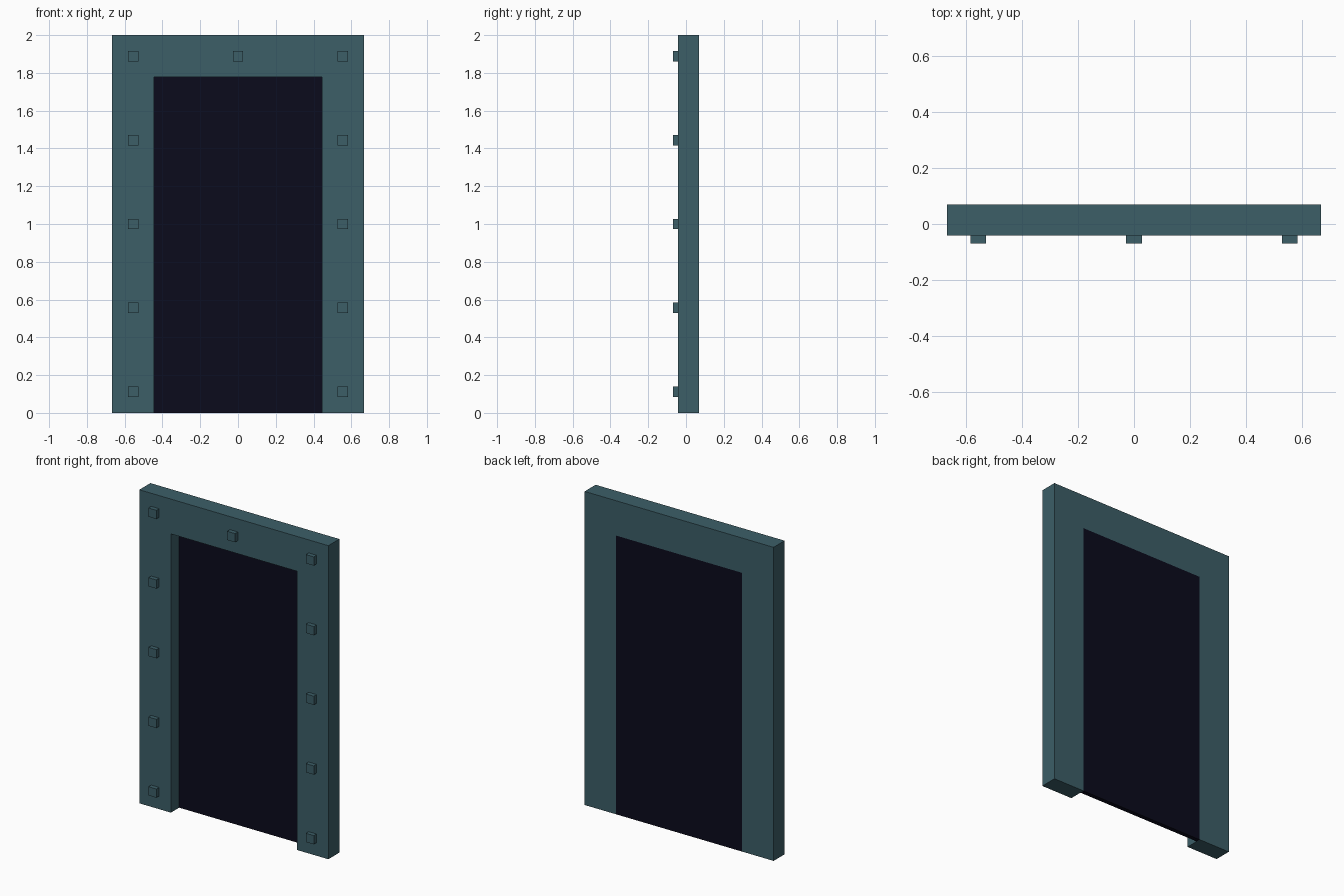
import bpy, bmesh
from mathutils import Matrix

if "Cube" in bpy.data.objects:
    bpy.data.objects.remove(bpy.data.objects["Cube"])

U = 1 / 9                      # one design unit: frame is 12 x 18 units
FRONT, BACK = -0.375 * U, 0.625 * U


def material(name, rgb):
    m = bpy.data.materials.new(name)
    m.diffuse_color = (*rgb, 1)
    m.use_nodes = True
    m.node_tree.nodes["Principled BSDF"].inputs["Base Color"].default_value = m.diffuse_color
    return m


teal = material("dark teal", (0.045, 0.113, 0.137))
night = material("night blue", (0.0033, 0.0033, 0.012))


def finish(name, bm, mat):
    bmesh.ops.recalc_face_normals(bm, faces=bm.faces)
    mesh = bpy.data.meshes.new(name)
    bm.to_mesh(mesh)
    bm.free()
    mesh.materials.append(mat)
    ob = bpy.data.objects.new(name, mesh)
    bpy.context.collection.objects.link(ob)
    return ob


def box(name, lo, hi, mat):
    bm = bmesh.new()
    size = [b - a for a, b in zip(lo, hi)]
    mid = [(a + b) / 2 for a, b in zip(lo, hi)]
    bmesh.ops.create_cube(bm, size=1, matrix=Matrix.Translation(mid) @ Matrix.Diagonal((*size, 1)))
    return finish(name, bm, mat)


# Door frame: an upside-down U profile pushed back
profile = [(-6, 0), (-6, 18), (6, 18), (6, 0), (4, 0), (4, 16), (-4, 16), (-4, 0)]
bm = bmesh.new()
face = bm.faces.new([bm.verts.new((x * U, FRONT, z * U)) for x, z in profile])
ext = bmesh.ops.extrude_face_region(bm, geom=[face])
bmesh.ops.translate(bm, vec=(0, BACK - FRONT, 0),
                    verts=[v for v in ext["geom"] if isinstance(v, bmesh.types.BMVert)])
finish("door_frame", bm, teal)

# Dark panel filling the opening, flush with the back
box("door_panel", (-4 * U, BACK - 0.25 * U, 0), (4 * U, BACK, 16 * U), night)

# Square studs up both sides, plus one in the middle of the lintel
spots = [(s * 5, 1 + 4 * i) for s in (-1, 1) for i in range(5)] + [(0, 17)]
for x, z in spots:
    box("stud", ((x - 0.25) * U, FRONT - 0.25 * U, (z - 0.25) * U),
        ((x + 0.25) * U, FRONT, (z + 0.25) * U), teal)
